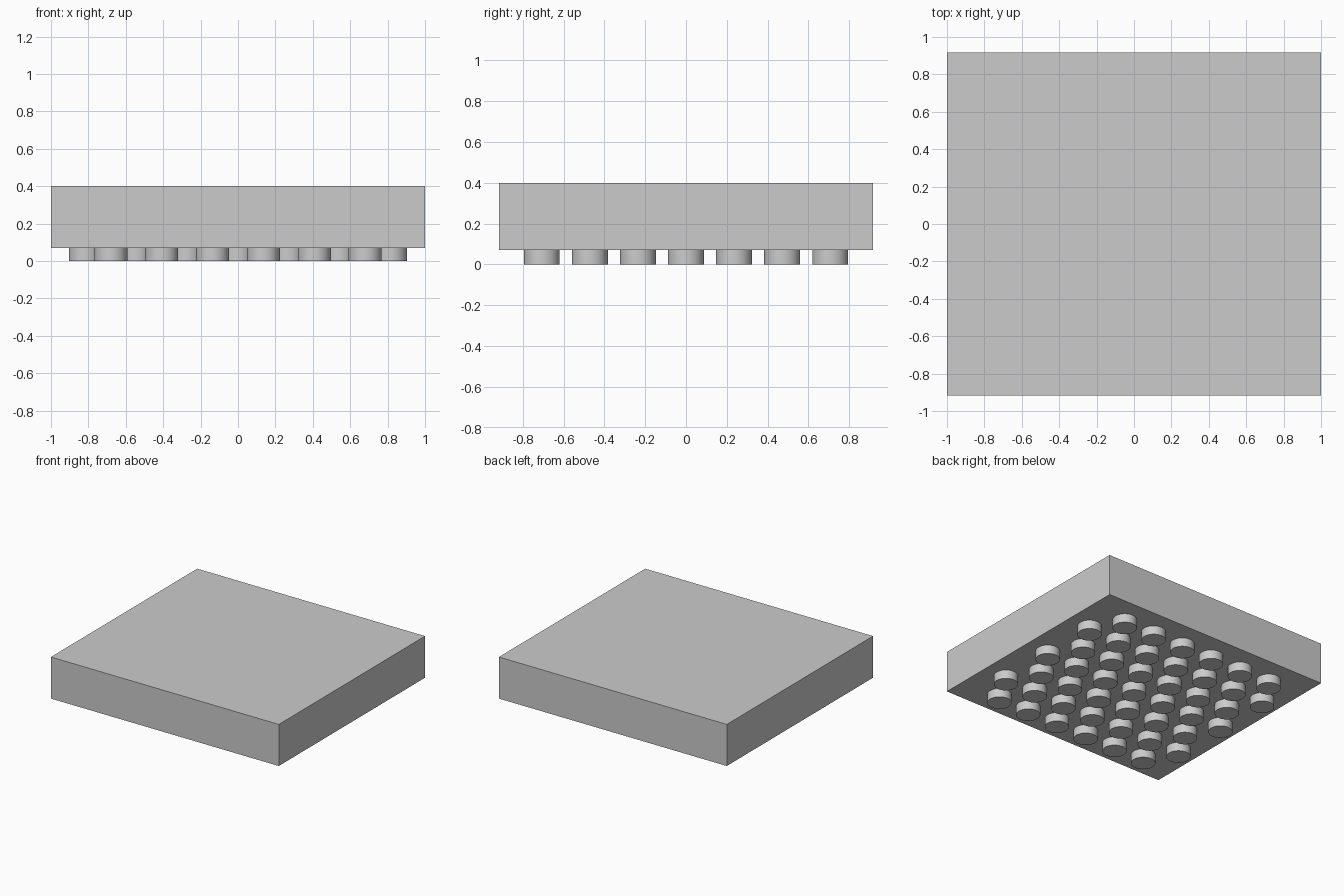
import bpy
import math

cube = bpy.data.objects.get("Cube")
if cube:
    bpy.data.objects.remove(cube, do_unlink=True)

# Single light grey material
GREY = (0.6, 0.6, 0.6, 1.0)
grey = bpy.data.materials.new("light_grey")
grey.use_nodes = True
grey.diffuse_color = GREY
grey.node_tree.nodes["Principled BSDF"].inputs["Base Color"].default_value = GREY

WIDTH, DEPTH, HEIGHT = 2.0, 1.834, 0.4
PEG_HEIGHT, PEG_RADIUS = 0.07, 0.088
PITCH = 0.272
ROW_STEP = PITCH * math.sqrt(3) / 2

# Solid slab
bpy.ops.mesh.primitive_cube_add(size=1, location=(0, 0, (HEIGHT + PEG_HEIGHT) / 2))
slab = bpy.context.object
slab.name = "slab"
slab.scale = (WIDTH, DEPTH, HEIGHT - PEG_HEIGHT)
bpy.ops.object.transform_apply(location=False, rotation=False, scale=True)
slab.data.materials.append(grey)

# One round peg whose mesh is shared by all the others
bpy.ops.mesh.primitive_cylinder_add(vertices=48, radius=PEG_RADIUS, depth=PEG_HEIGHT)
first_peg = bpy.context.object
bpy.ops.object.shade_smooth_by_angle(angle=math.radians(30))
first_peg.data.materials.append(grey)
peg_mesh = first_peg.data
bpy.data.objects.remove(first_peg, do_unlink=True)

# Staggered rows under the slab, alternating six and seven pegs
for row in range(7):
    count = 6 + row % 2
    for column in range(count):
        peg = bpy.data.objects.new(f"peg_row_{row + 1}_{column + 1}", peg_mesh)
        peg.location = ((column - (count - 1) / 2) * PITCH, (row - 3) * ROW_STEP, PEG_HEIGHT / 2)
        bpy.context.collection.objects.link(peg)
